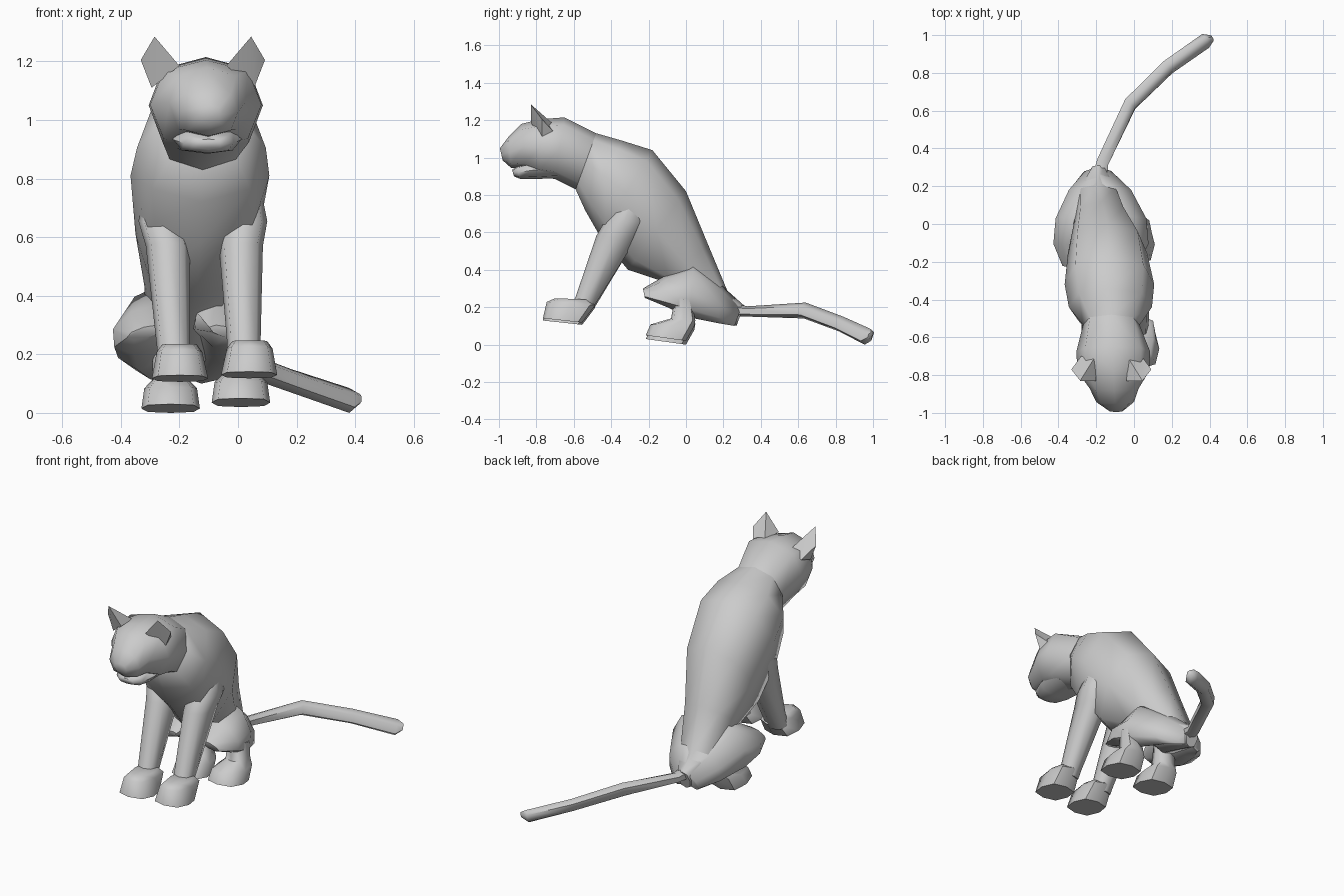
import bpy, bmesh
from math import sin, cos, pi, radians, copysign


def finish(name, bm, angle=60):
    bmesh.ops.recalc_face_normals(bm, faces=bm.faces)
    me = bpy.data.meshes.new(name)
    bm.to_mesh(me)
    bm.free()
    ob = bpy.data.objects.new(name, me)
    bpy.context.collection.objects.link(ob)
    bpy.ops.object.select_all(action='DESELECT')
    ob.select_set(True)
    bpy.context.view_layer.objects.active = ob
    bpy.ops.object.shade_smooth_by_angle(angle=radians(angle))
    return ob


def loft(name, rings, n=8, power=0.8, angle=60, lean=0):
    """Skin rings: (centre x, upper y, upper z, lower y, lower z, half width[, yaw])."""
    bm = bmesh.new()
    loops = []
    for r in rings:
        cx, y1, z1, y0, z0, hw = r[:6]
        yaw = radians(r[6]) if len(r) > 6 else 0
        loop = []
        for i in range(n):
            a = 2 * pi * i / n
            s, c = (copysign(abs(v) ** power, v) if abs(v) > 1e-6 else 0 for v in (sin(a), cos(a)))
            loop.append(bm.verts.new((cx + hw * s * cos(yaw) + lean * c,
                                      (y1 + y0) / 2 + c * (y1 - y0) / 2 - hw * s * sin(yaw),
                                      (z1 + z0) / 2 + c * (z1 - z0) / 2)))
        loops.append(loop)
    for a, b in zip(loops, loops[1:]):
        for i in range(n):
            j = (i + 1) % n
            bm.faces.new((a[i], a[j], b[j], b[i]))
    bm.faces.new(loops[0])
    bm.faces.new(loops[-1])
    return finish(name, bm, angle)


# Torso from neck to rump
loft("torso", [
    (-.12, -.48, 1.13, -.59, .83, .15),
    (-.125, -.34, 1.09, -.54, .72, .22),
    (-.13, -.18, 1.04, -.46, .58, .237),
    (-.14, .00, .82, -.31, .40, .21),
    (-.17, .12, .53, -.13, .34, .15),
    (-.19, .22, .29, .03, .17, .12),
    (-.19, .31, .21, .27, .10, .04),
])

# Head with tapering muzzle
loft("head", [
    (-.12, -.48, 1.13, -.59, .83, .15),
    (-.11, -.65, 1.215, -.70, .885, .195),
    (-.11, -.78, 1.205, -.78, .90, .19),
    (-.105, -.88, 1.18, -.86, .94, .13),
    (-.10, -.95, 1.11, -.935, .945, .10),
    (-.095, -.995, 1.05, -.98, .985, .04),
])

# Lower jaw, tucked under the muzzle
loft("lower_jaw", [
    (-.11, -.68, 1.0, -.68, .89, .13),
    (-.105, -.82, .98, -.82, .885, .115),
    (-.10, -.90, .955, -.89, .887, .085),
    (-.10, -.93, .935, -.92, .90, .05),
])

# Ears: folded leaf shapes on each side of the head
def ear(name, side):
    pts = [(.165, -.83, 1.285), (.212, -.77, 1.205), (.08, -.83, 1.185),
           (.175, -.77, 1.11), (.09, -.71, 1.18), (.16, -.70, 1.13)]
    bm = bmesh.new()
    v = [bm.verts.new((-.12 + side * x, y, z)) for x, y, z in pts]
    for f in ((0, 2, 3), (0, 3, 1), (0, 1, 5), (0, 5, 4), (0, 4, 2), (1, 3, 5), (2, 4, 5, 3)):
        bm.faces.new([v[i] for i in f])
    finish(name, bm, 30)


for label, s in (("left", -1), ("right", 1)):
    ear(label + "_ear", s)

    # Front leg and paw
    dz = .006 * s
    loft(label + "_front_leg", [
        (-.12 + s * .14, -.34, .77, -.25, .74, .06),
        (-.12 + s * .138, -.44, .65, -.22, .66, .082),
        (-.115 + s * .125, -.48, .58, -.27, .56, .075),
        (-.10 + s * .12, -.59, .25 + dz, -.485, .21 + dz, .057),
        (-.10 + s * .12, -.62, .19 + dz, -.51, .17 + dz, .057),
    ])
    loft(label + "_front_paw", [
        (-.08 + s * .12, -.70, .242 + dz, -.52, .235 + dz, .06),
        (-.08 + s * .12, -.745, .222 + dz, -.485, .205 + dz, .078),
        (-.08 + s * .118, -.765, .135 + dz, -.555, .112 + dz, .096),
    ], power=.7)

    # Haunch, leaning in towards the spine
    loft(label + "_haunch", [
        (-.175 + s * .14, -.23, .30, -.22, .25, .05),
        (-.175 + s * .14, -.11, .37, -.10, .20, .112),
        (-.175 + s * .125, .04, .44, .02, .145, .115),
        (-.18 + s * .08, .19, .32, .17, .115, .085),
        (-.19 + s * .025, .30, .21, .26, .10, .045),
    ], power=1, lean=-s * .04)

    # Hind leg and foot
    z = .01 + s * .01
    loft(label + "_hind_foot", [
        (-.11 + s * .125, -.06, .25, .03, .24, .06),
        (-.11 + s * .12, -.08, .12 + z, .05, .11 + z, .06),
        (-.11 + s * .12, -.19, .088 + z, .045, .08 + z, .09),
        (-.11 + s * .12, -.215, .03 + z, .00, z, .10),
    ], power=.7)

# Tail curving to the right on the ground
loft("tail", [
    (-.18, .25, .22, .25, .15, .045, 25),
    (-.165, .33, .205, .33, .15, .037, 28),
    (-.02, .64, .225, .63, .14, .04, 40),
    (.18, .84, .15, .82, .07, .04, 48),
    (.38, .985, .085, .955, .00, .038, 57),
    (.415, .99, .065, .98, .03, .015, 57),
], n=6, power=.9)
